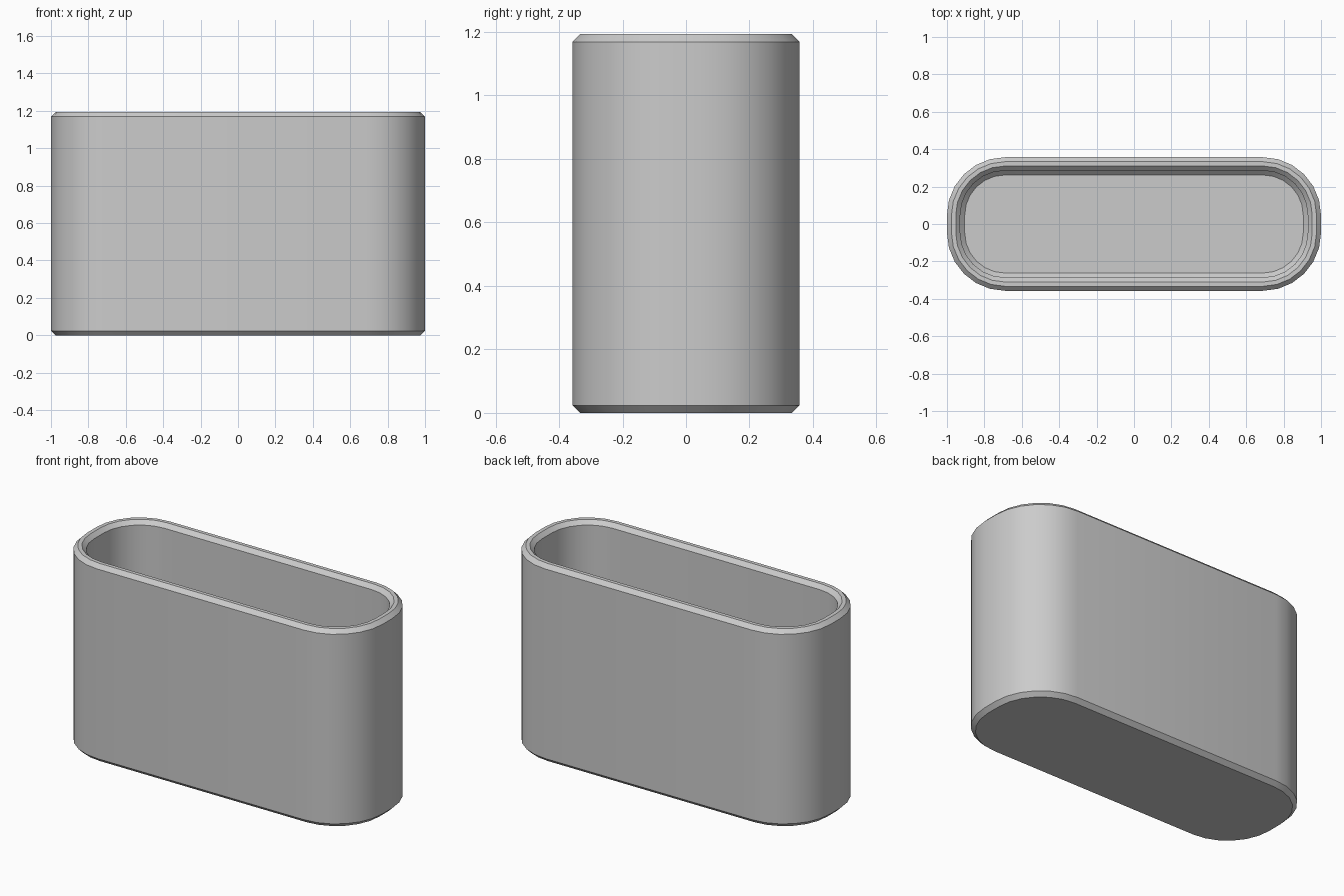
import bpy, bmesh, math

cube = bpy.data.objects.get("Cube")
if cube:
    bpy.data.objects.remove(cube, do_unlink=True)

HALF_X, HALF_Y, HEIGHT = 1.0, 0.357, 1.193
RADIUS, CHAMFER, WALL, STEPS = 0.31, 0.024, 0.071, 6

grey = bpy.data.materials.new("light_grey")
grey.use_nodes = True
colour = (0.6, 0.6, 0.6, 1)
grey.diffuse_color = colour
grey.node_tree.nodes["Principled BSDF"].inputs["Base Color"].default_value = colour


def ring(bm, inset, z):
    """Rounded rectangle, moved inward from the outer wall by inset."""
    r = RADIUS - inset
    verts = []
    for corner, (sx, sy) in enumerate([(1, 1), (-1, 1), (-1, -1), (1, -1)]):
        for i in range(STEPS + 1):
            a = (corner + i / STEPS) * math.pi / 2
            verts.append(bm.verts.new((sx * (HALF_X - RADIUS) + r * math.cos(a),
                                       sy * (HALF_Y - RADIUS) + r * math.sin(a), z)))
    return verts


# Section from the base, up the outside, over the rim and down to the floor
section = [
    (CHAMFER, 0), (0, CHAMFER), (0, HEIGHT - CHAMFER), (CHAMFER, HEIGHT),
    (WALL - CHAMFER, HEIGHT), (WALL, HEIGHT - CHAMFER),
    (WALL, WALL + CHAMFER), (WALL + CHAMFER, WALL),
]

bm = bmesh.new()
rings = [ring(bm, inset, z) for inset, z in section]
for low, high in zip(rings, rings[1:]):
    for i in range(len(low)):
        j = (i + 1) % len(low)
        bm.faces.new((low[i], low[j], high[j], high[i]))

# Underside and inner floor
bm.faces.new(rings[0][::-1])
bm.faces.new(rings[-1])
bmesh.ops.recalc_face_normals(bm, faces=bm.faces)

mesh = bpy.data.meshes.new("open_container")
bm.to_mesh(mesh)
bm.free()
mesh.materials.append(grey)
container = bpy.data.objects.new("open_container", mesh)
bpy.context.collection.objects.link(container)

# Smooth round corners, crisp chamfers
bpy.ops.object.select_all(action='DESELECT')
container.select_set(True)
bpy.context.view_layer.objects.active = container
bpy.ops.object.shade_smooth_by_angle(angle=math.radians(30))
